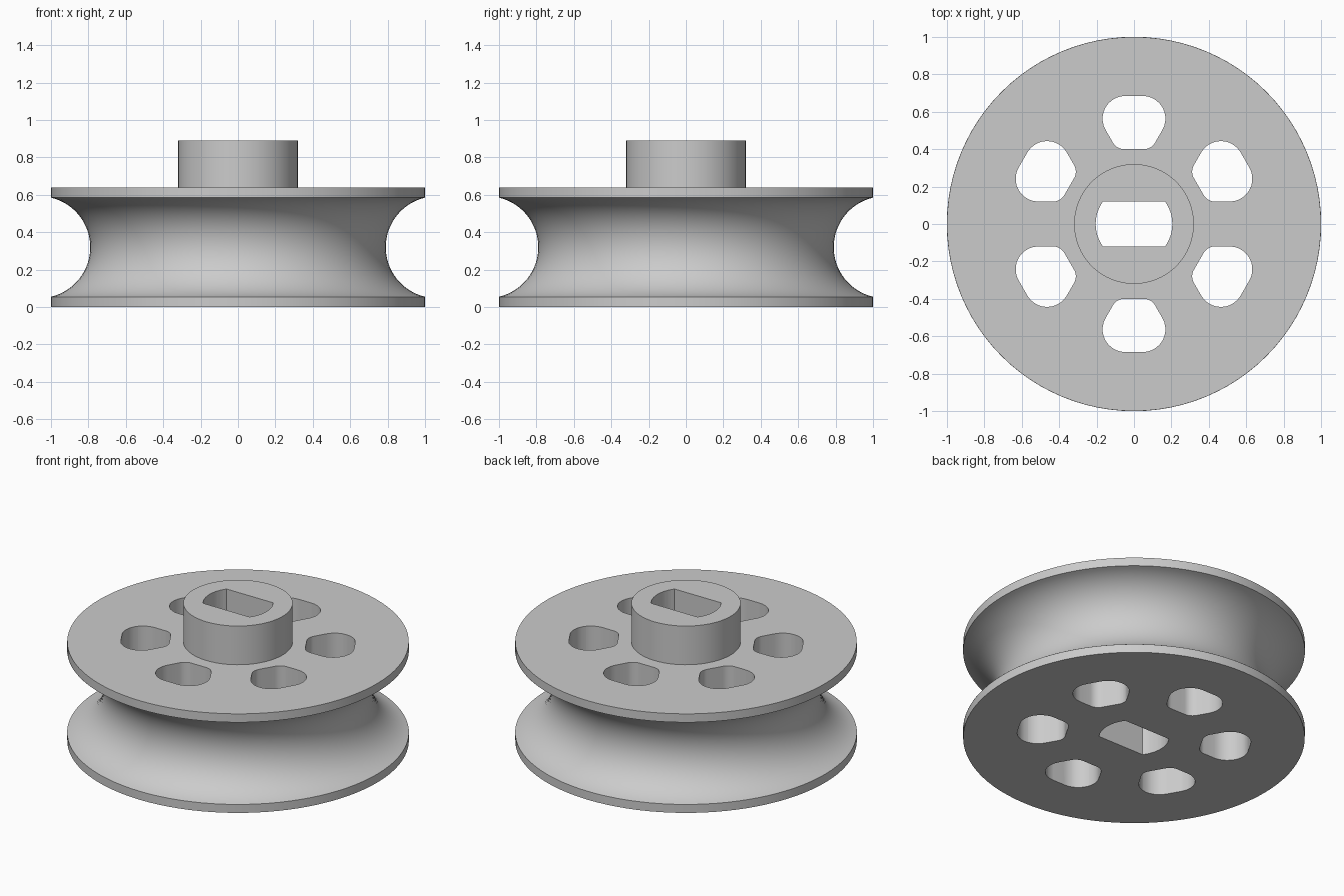
import bpy, bmesh
from math import sin, cos, pi, radians, asin, sqrt
from mathutils import Vector, Matrix

if "Cube" in bpy.data.objects:
    bpy.data.objects.remove(bpy.data.objects["Cube"], do_unlink=True)

SEGMENTS = 96
RIM, HEIGHT, FLANGE = 1.0, 0.64, 0.055
HUB_RADIUS, HUB_TOP = 0.32, 0.89
GROOVE_RADIUS, GROOVE_FLOOR = 0.272, 0.79

grey = bpy.data.materials.new("plain grey")
grey.use_nodes = True
grey.diffuse_color = (0.6, 0.6, 0.6, 1)
grey.node_tree.nodes["Principled BSDF"].inputs["Base Color"].default_value = (0.6, 0.6, 0.6, 1)


def make_object(name, bm):
    bmesh.ops.recalc_face_normals(bm, faces=bm.faces)
    mesh = bpy.data.meshes.new(name)
    bm.to_mesh(mesh)
    bm.free()
    mesh.materials.append(grey)
    obj = bpy.data.objects.new(name, mesh)
    bpy.context.collection.objects.link(obj)
    return obj


def lathe(name, profile):
    bm = bmesh.new()
    verts = [bm.verts.new((r, 0, z)) for r, z in profile]
    edges = [bm.edges.new(pair) for pair in zip(verts, verts[1:])]
    bmesh.ops.spin(bm, geom=verts + edges, cent=(0, 0, 0), axis=(0, 0, 1),
                   angle=2 * pi, steps=SEGMENTS)
    bmesh.ops.remove_doubles(bm, verts=bm.verts, dist=0.0001)
    return make_object(name, bm)


def fillet(corner, before, after, radius, steps=10):
    """Points of an arc that rounds one corner of an outline."""
    a, b = (before - corner).normalized(), (after - corner).normalized()
    half = a.angle(b) / 2
    centre = corner + (a + b).normalized() * radius / sin(half)
    start = corner + a * radius / (sin(half) / cos(half)) - centre
    sweep = start.angle(corner + b * radius / (sin(half) / cos(half)) - centre)
    return [centre + Matrix.Rotation(sweep * i / steps, 2) @ start for i in range(steps + 1)]


def add_prism(bm, outline):
    """Upright prism tall enough to pass through the whole wheel."""
    face = bm.faces.new([bm.verts.new((p[0], p[1], -0.2)) for p in outline])
    grown = bmesh.ops.extrude_face_region(bm, geom=[face])["geom"]
    bmesh.ops.translate(bm, vec=(0, 0, HUB_TOP + 0.4),
                        verts=[v for v in grown if isinstance(v, bmesh.types.BMVert)])


# Turned body: two flanges, round groove and raised hub
middle = HEIGHT / 2
swing = asin((middle - FLANGE) / GROOVE_RADIUS)
groove = []
for i in range(33):
    t = -swing + 2 * swing * i / 32
    groove.append((GROOVE_FLOOR + GROOVE_RADIUS * (1 - cos(t)),
                   middle + GROOVE_RADIUS * sin(t)))
profile = ([(0, 0), (RIM, 0), (RIM, FLANGE)] + groove +
           [(RIM, HEIGHT - FLANGE), (RIM, HEIGHT), (HUB_RADIUS, HEIGHT),
            (HUB_RADIUS, HUB_TOP), (0, HUB_TOP)])
wheel = lathe("pulley_wheel", profile)

# Six rounded windows between straight spokes
INNER, OUTER, SPOKE_HALF = 0.40, 0.685, 0.12


def spoke_edge(y):
    return (y * 0.5 - SPOKE_HALF) / sin(radians(60))


corners = [Vector((spoke_edge(INNER), INNER)), Vector((spoke_edge(OUTER), OUTER)),
           Vector((-spoke_edge(OUTER), OUTER)), Vector((-spoke_edge(INNER), INNER))]
window = []
for i, radius in enumerate((0.07, 0.1215, 0.1215, 0.07)):
    window += fillet(corners[i], corners[i - 1], corners[(i + 1) % 4], radius)

cut = bmesh.new()
for k in range(6):
    turn = Matrix.Rotation(k * pi / 3, 2)
    add_prism(cut, [turn @ p for p in window])

# Shaft bore: a circle with two flats
BORE, FLAT = 0.205, 0.12
reach = asin(FLAT / BORE)
bore = []
for side in (0, pi):
    for i in range(13):
        t = side - reach + 2 * reach * i / 12
        bore.append((BORE * cos(t), BORE * sin(t)))
add_prism(cut, bore)
cutter = make_object("hole_cutter", cut)
cutter.hide_render = True

# Cut the holes and keep the finished mesh
mod = wheel.modifiers.new("holes", "BOOLEAN")
mod.operation, mod.solver, mod.object = "DIFFERENCE", "EXACT", cutter
bpy.context.view_layer.update()
graph = bpy.context.evaluated_depsgraph_get()
finished = bpy.data.meshes.new_from_object(wheel.evaluated_get(graph))
wheel.modifiers.clear()
wheel.data = finished
bpy.data.objects.remove(cutter, do_unlink=True)

# Smooth round walls, crisp edges
bpy.ops.object.select_all(action="DESELECT")
wheel.select_set(True)
bpy.context.view_layer.objects.active = wheel
bpy.ops.object.shade_smooth_by_angle(angle=radians(30))
